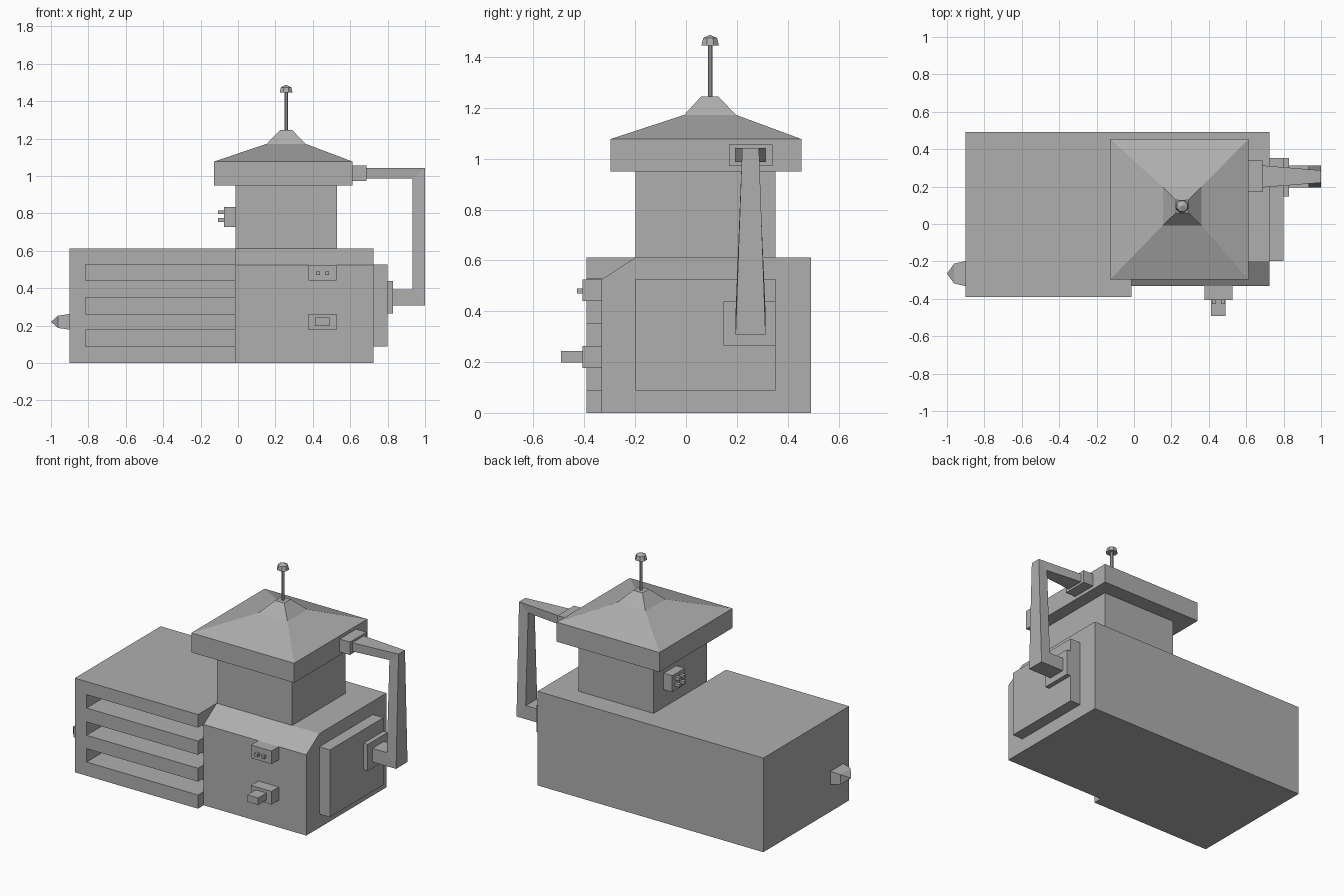
import bpy, bmesh, math

if "Cube" in bpy.data.objects:
    bpy.data.objects.remove(bpy.data.objects["Cube"])

grey = bpy.data.materials.new("dark_grey")
grey.diffuse_color = (0.43, 0.43, 0.43, 1)
grey.use_nodes = True
grey.node_tree.nodes["Principled BSDF"].inputs["Base Color"].default_value = grey.diffuse_color


def make(name, bm):
    bmesh.ops.recalc_face_normals(bm, faces=bm.faces)
    me = bpy.data.meshes.new(name)
    bm.to_mesh(me)
    bm.free()
    me.materials.append(grey)
    ob = bpy.data.objects.new(name, me)
    bpy.context.collection.objects.link(ob)
    return ob


def loft(name, rings):
    """Skin a list of point rings; a one-point ring becomes a tip."""
    bm = bmesh.new()
    vs = [[bm.verts.new(p) for p in r] for r in rings]
    for a, b in zip(vs, vs[1:]):
        n = len(a)
        for i in range(n):
            j = (i + 1) % n
            bm.faces.new([a[i], a[j], b[0]] if len(b) == 1 else [a[i], a[j], b[j], b[i]])
    for r in (vs[0], vs[-1]):
        if len(r) > 2:
            bm.faces.new(r)
    return make(name, bm)


def rect_z(x0, x1, y0, y1, z):
    return [(x0, y0, z), (x1, y0, z), (x1, y1, z), (x0, y1, z)]


def rect_x(x, y0, y1, z0, z1):
    return [(x, y0, z0), (x, y1, z0), (x, y1, z1), (x, y0, z1)]


def box(name, x0, x1, y0, y1, z0, z1):
    return loft(name, [rect_z(x0, x1, y0, y1, z0), rect_z(x0, x1, y0, y1, z1)])


def disc(r, z, n=8):
    return [(0.257 + r * math.cos(math.tau * (i + 0.5) / n),
             0.095 + r * math.sin(math.tau * (i + 0.5) / n), z) for i in range(n)]


# Left half of the body with three deep vent slots running to the right half
left_body = box("left_body", -0.9, -0.014, -0.391, 0.491, 0, 0.612)
for z in (0.089, 0.263, 0.44):
    cutter = box("vent_cutter", -0.815, 0.1, -0.5, -0.2, z, z + 0.087)
    cutter.hide_render = True
    mod = left_body.modifiers.new("vent", 'BOOLEAN')
    mod.operation, mod.solver, mod.object = 'DIFFERENCE', 'EXACT', cutter
    bpy.context.view_layer.objects.active = left_body
    bpy.ops.object.modifier_apply(modifier=mod.name)
    bpy.data.objects.remove(cutter)

# Right half of the body with a sloped front top edge
profile = [(-0.332, 0), (0.491, 0), (0.491, 0.612), (-0.198, 0.612), (-0.332, 0.525)]
loft("right_body", [[(x, y, z) for y, z in profile] for x in (-0.014, 0.724)])

# Side panel and pipe mounts
box("side_panel", 0.724, 0.8, -0.198, 0.352, 0.089, 0.526)
box("lower_pipe_mount", 0.8, 0.83, 0.147, 0.352, 0.265, 0.438)
box("upper_pipe_mount", 0.61, 0.686, 0.17, 0.34, 0.972, 1.056)

# Bent pipe, narrower at its top corner: (outer x, z), (inner x, z), half width
bends = [((0.83, 0.306), (0.83, 0.394), 0.059),
         ((1.0, 0.306), (0.934, 0.394), 0.059),
         ((1.0, 1.042), (0.934, 0.986), 0.033),
         ((0.686, 1.042), (0.686, 0.986), 0.059)]
yc = 0.254
loft("bent_pipe", [[(o[0], yc - w, o[1]), (o[0], yc + w, o[1]),
                    (i[0], yc + w, i[1]), (i[0], yc - w, i[1])] for o, i, w in bends])

# Tower and roof
box("tower", -0.014, 0.528, -0.198, 0.352, 0.612, 0.95)
loft("roof", [rect_z(-0.127, 0.612, -0.297, 0.454, 0.95),
              rect_z(-0.127, 0.612, -0.297, 0.454, 1.077),
              rect_z(0.154, 0.36, -0.007, 0.197, 1.172),
              rect_z(0.224, 0.29, 0.06, 0.127, 1.245)])

# Roof antenna
loft("antenna_pole", [disc(0.01, 1.24), disc(0.01, 1.45)])
loft("antenna_cap", [disc(0.037, 1.445), disc(0.03, 1.474), [(0.257, 0.095, 1.487)]])

# Socket with four pins on the tower's left wall
box("tower_socket", -0.075, -0.014, 0.12, 0.25, 0.728, 0.834)
for y in (0.152, 0.198):
    for z in (0.754, 0.796):
        box("socket_pin", -0.106, -0.075, y, y + 0.022, z, z + 0.02)

# Switch boxes on the front
box("upper_switch", 0.378, 0.526, -0.407, -0.332, 0.44, 0.525)
for x in (0.417, 0.465):
    box("switch_stud", x, x + 0.022, -0.428, -0.407, 0.47, 0.49)
box("lower_switch", 0.378, 0.526, -0.407, -0.332, 0.177, 0.263)
box("switch_lever", 0.412, 0.49, -0.492, -0.407, 0.198, 0.243)

# Pointed nozzle on the left end
loft("nozzle", [rect_x(-0.9, -0.332, -0.198, 0.178, 0.262),
                rect_x(-0.962, -0.318, -0.212, 0.187, 0.253),
                [(-1.0, -0.265, 0.22)]])
